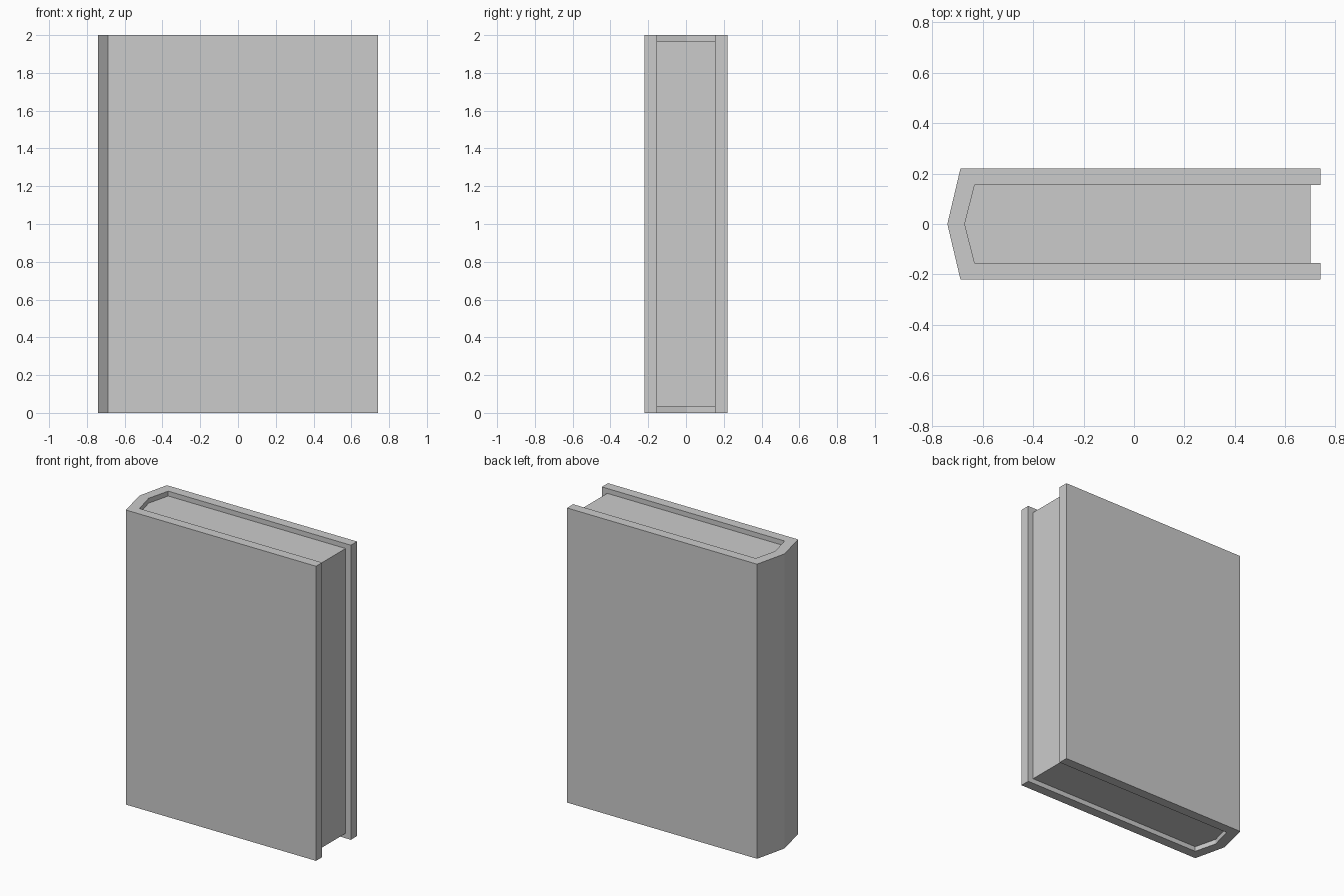
import bpy, bmesh

if "Cube" in bpy.data.objects:
    bpy.data.objects.remove(bpy.data.objects["Cube"])


def mirrored(half):
    """Close a half outline (y >= 0) by mirroring it across y = 0."""
    return half + [(x, -y) for x, y in reversed(half) if y > 0]


def extrude(name, outline, z0, z1):
    bm = bmesh.new()
    face = bm.faces.new([bm.verts.new((x, y, z0)) for x, y in outline])
    top = bmesh.ops.extrude_face_region(bm, geom=[face])["geom"]
    verts = [v for v in top if isinstance(v, bmesh.types.BMVert)]
    bmesh.ops.translate(bm, verts=verts, vec=(0, 0, z1 - z0))
    bmesh.ops.recalc_face_normals(bm, faces=bm.faces)
    mesh = bpy.data.meshes.new(name)
    bm.to_mesh(mesh)
    bm.free()
    obj = bpy.data.objects.new(name, mesh)
    bpy.context.collection.objects.link(obj)
    return obj


# Cover: two boards joined by a faceted spine
outer = [(-0.74, 0), (-0.688, 0.22), (0.74, 0.22), (0.74, 0.154)]
inner = [(-0.632, 0.154), (-0.671, 0)]
half = outer + inner
cover = half + [(x, -y) for x, y in reversed(half[1:-1])]
extrude("cover", cover, 0, 2)

# Page block, recessed at the top, bottom and fore edge
pages = mirrored([(-0.671, 0), (-0.632, 0.154), (0.70, 0.154)])
extrude("pages", pages, 0.033, 1.967)
